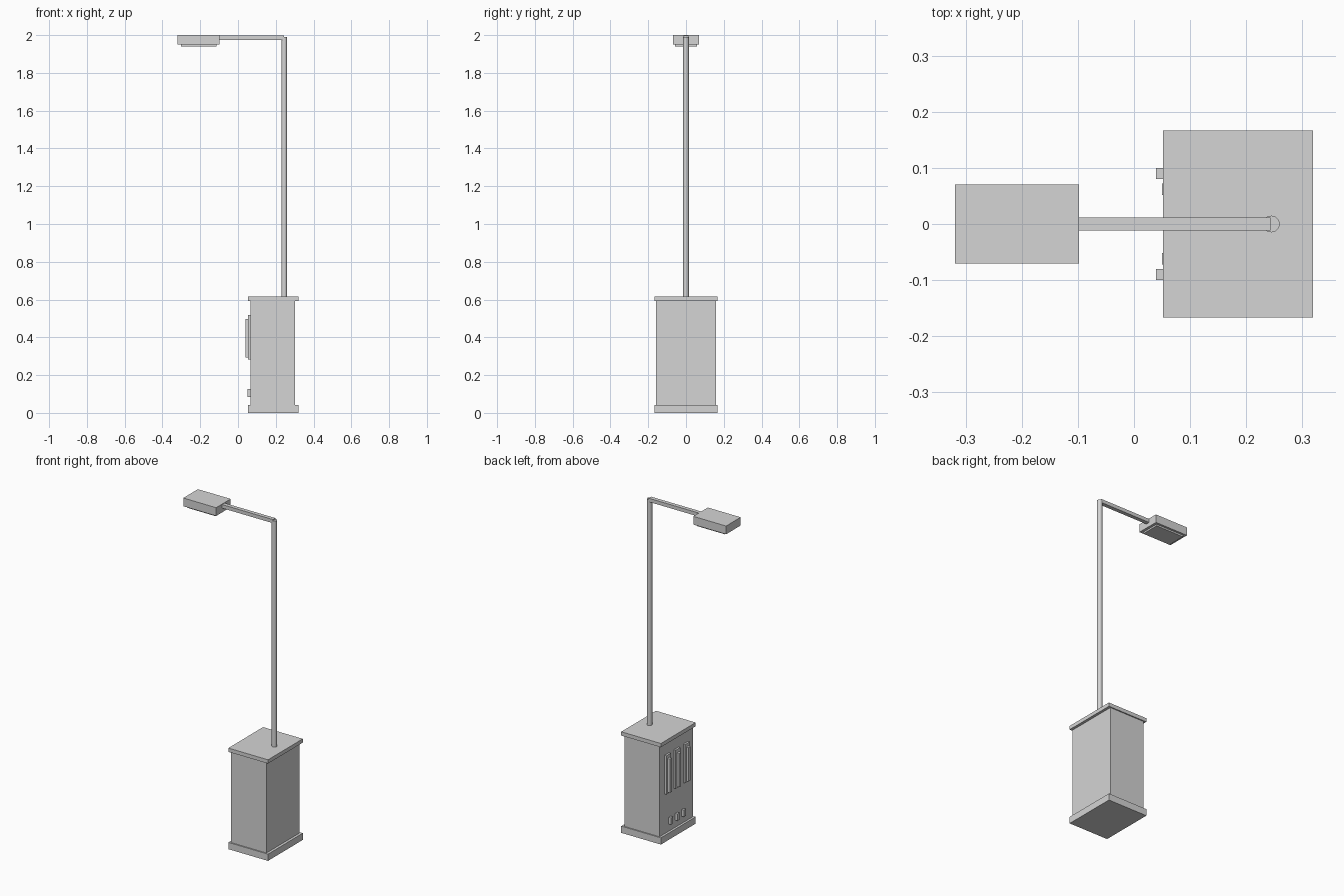
import bpy, math

if "Cube" in bpy.data.objects:
    bpy.data.objects.remove(bpy.data.objects["Cube"])

grey = bpy.data.materials.new("light_grey")
grey.diffuse_color = (0.66, 0.66, 0.66, 1)
grey.use_nodes = True
grey.node_tree.nodes["Principled BSDF"].inputs["Base Color"].default_value = grey.diffuse_color


def box(name, x, y, z):
    """Box from (min, max) ranges on each axis."""
    r = (x, y, z)
    bpy.ops.mesh.primitive_cube_add(size=1, location=[(a + b) / 2 for a, b in r])
    ob = bpy.context.object
    ob.name = name
    ob.scale = [b - a for a, b in r]
    bpy.ops.object.transform_apply(location=False, rotation=False, scale=True)
    ob.data.materials.append(grey)
    return ob


# Cabinet: plinth, body and lid
box("plinth", (0.052, 0.319), (-0.167, 0.167), (0, 0.041))
box("cabinet_body", (0.066, 0.303), (-0.16, 0.16), (0.041, 0.592))
box("cabinet_lid", (0.052, 0.319), (-0.167, 0.167), (0.592, 0.615))

# Three tall raised panels, each with a narrow handle strip, on the -x side
for i in (-1, 0, 1):
    y = 0.09 * i
    box(f"panel_{i + 2}", (0.054, 0.068), (y - 0.022, y + 0.022), (0.283, 0.518))
    box(f"panel_strip_{i + 2}", (0.039, 0.056), (y - 0.01, y + 0.01), (0.292, 0.498))
    # Small latch near the bottom
    y = 0.062 * i
    box(f"latch_{i + 2}", (0.05, 0.068), (y - 0.01, y + 0.01), (0.085, 0.126))

# Round pole rising from the lid
bpy.ops.mesh.primitive_cylinder_add(vertices=12, radius=0.015, depth=1.38,
                                    location=(0.245, 0, 1.30))
pole = bpy.context.object
pole.name = "pole"
pole.data.materials.append(grey)
bpy.ops.object.shade_smooth_by_angle(angle=math.radians(40))

# Horizontal arm, lamp head and lens
box("arm", (-0.11, 0.243), (-0.012, 0.012), (1.975, 1.997))
box("lamp_head", (-0.319, -0.098), (-0.07, 0.07), (1.95, 2.0))
box("lamp_lens", (-0.301, -0.114), (-0.057, 0.057), (1.94, 1.952))
